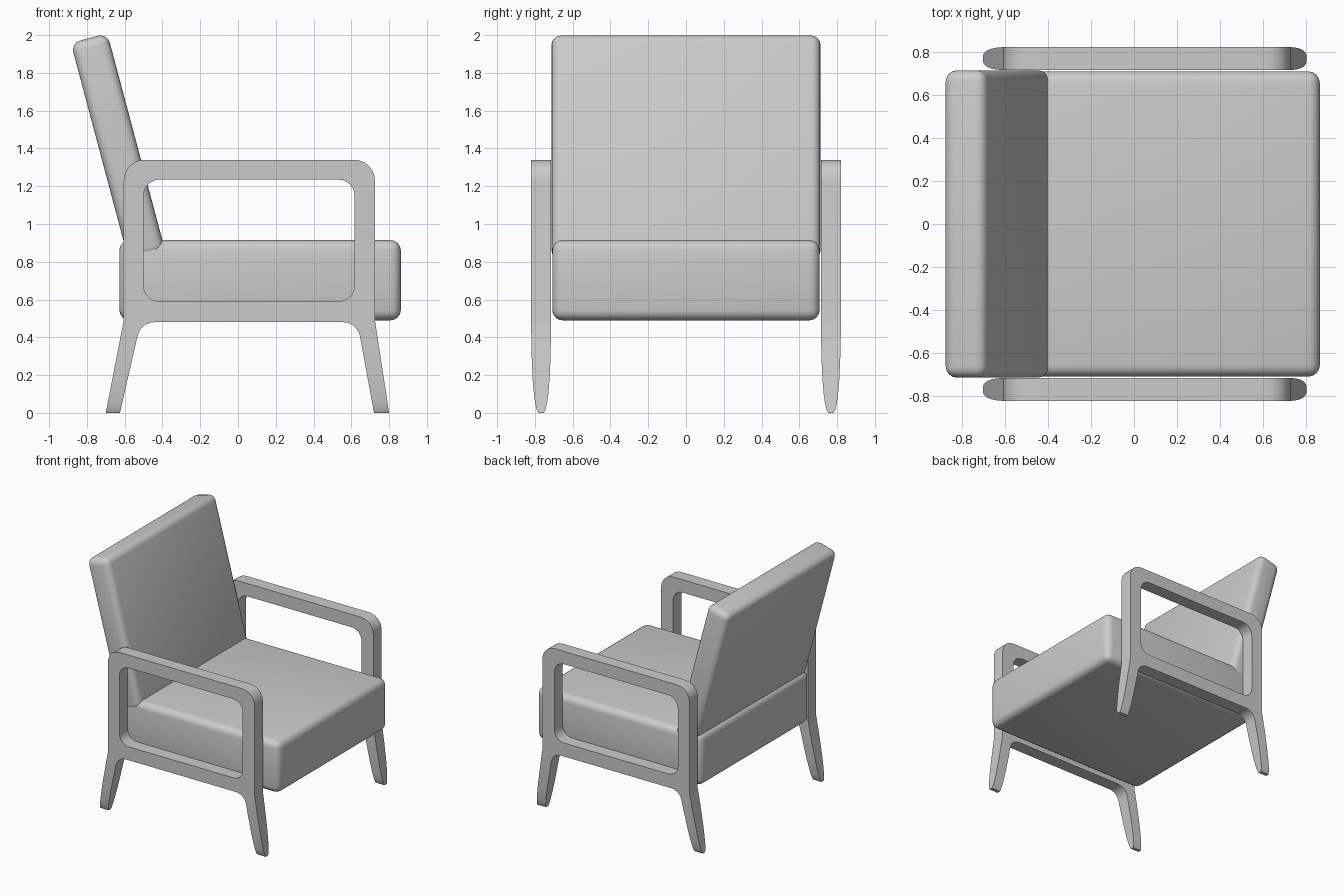
import bpy, bmesh, math
from mathutils import Vector

if "Cube" in bpy.data.objects:
    bpy.data.objects.remove(bpy.data.objects["Cube"])

grey = bpy.data.materials.new("warm_grey")
grey.diffuse_color = (0.6, 0.6, 0.6, 1)
grey.use_nodes = True
grey.node_tree.nodes["Principled BSDF"].inputs["Base Color"].default_value = grey.diffuse_color


def finish(name, bm, angle):
    mesh = bpy.data.meshes.new(name)
    bm.to_mesh(mesh)
    bm.free()
    mesh.materials.append(grey)
    ob = bpy.data.objects.new(name, mesh)
    bpy.context.collection.objects.link(ob)
    bpy.ops.object.select_all(action='DESELECT')
    ob.select_set(True)
    bpy.context.view_layer.objects.active = ob
    bpy.ops.object.shade_smooth_by_angle(angle=math.radians(angle))
    return ob


def cushion(name, size, centre, tilt=0.0, radius=0.055):
    """Box with softly rounded edges."""
    bm = bmesh.new()
    bmesh.ops.create_cube(bm, size=1)
    bmesh.ops.scale(bm, vec=size, verts=bm.verts)
    bmesh.ops.bevel(bm, geom=bm.edges[:], offset=radius, segments=4,
                    profile=0.5, affect='EDGES')
    ob = finish(name, bm, 40)
    ob.location = centre
    ob.rotation_euler.y = tilt
    return ob


def rounded(points, steps=6):
    """Outline in x, z whose corners are rounded by each point's radius."""
    out = []
    for i, (x, z, r) in enumerate(points):
        p = Vector((x, z))
        if r == 0:
            out.append(p)
            continue
        a = (Vector(points[i - 1][:2]) - p).normalized()
        b = (Vector(points[(i + 1) % len(points)][:2]) - p).normalized()
        half = a.angle(b) / 2
        c = p + (a + b).normalized() * (r / math.sin(half))
        start = p + a * (r / math.tan(half)) - c
        end = p + b * (r / math.tan(half)) - c
        sweep = start.angle(end)
        for k in range(steps + 1):
            t = k / steps
            out.append(c + (start * math.sin((1 - t) * sweep)
                            + end * math.sin(t * sweep)) / math.sin(sweep))
    return out


OUTER = [(-0.70, 0, 0), (-0.605, 0.49, 0), (-0.605, 1.34, 0.11),
         (0.725, 1.34, 0.11), (0.725, 0.49, 0), (0.80, 0, 0),
         (0.72, 0, 0), (0.632, 0.48, 0.09), (-0.515, 0.48, 0.09),
         (-0.625, 0, 0)]
INNER = [(-0.50, 0.59, 0.085), (-0.50, 1.235, 0.085),
         (0.617, 1.235, 0.085), (0.617, 0.59, 0.085)]
# height and half thickness of the leg taper
TAPER = [(0, 0.014), (0.015, 0.023), (0.05, 0.031), (0.1, 0.038),
         (0.18, 0.045), (0.3, 0.050), (0.45, 0.053)]


def half_thickness(z):
    for (z0, h0), (z1, h1) in zip(TAPER, TAPER[1:]):
        if z <= z1:
            return h0 + (h1 - h0) * max(0, z - z0) / (z1 - z0)
    return TAPER[-1][1]


def side_frame(name, y):
    """Arm loop and two splayed legs cut from one board."""
    bm = bmesh.new()
    for outline in (OUTER, INNER):
        vs = [bm.verts.new((p.x, -0.5, p.y)) for p in rounded(outline)]
        for i, v in enumerate(vs):
            bm.edges.new((vs[i - 1], v))
    bmesh.ops.triangle_fill(bm, use_beauty=True, edges=bm.edges[:])
    ext = bmesh.ops.extrude_face_region(bm, geom=bm.faces[:])
    moved = [g for g in ext["geom"] if isinstance(g, bmesh.types.BMVert)]
    bmesh.ops.translate(bm, vec=(0, 1, 0), verts=moved)
    # rings for the leg taper
    for z, _ in TAPER[1:]:
        bmesh.ops.bisect_plane(bm, geom=bm.verts[:] + bm.edges[:] + bm.faces[:],
                               plane_co=(0, 0, z), plane_no=(0, 0, 1))
    for v in bm.verts:
        side = 1 if v.co.y > 0 else -1
        v.co.y = y + side * half_thickness(v.co.z)
    bmesh.ops.recalc_face_normals(bm, faces=bm.faces[:])
    return finish(name, bm, 30)


# Cushions
cushion("seat_cushion", (1.49, 1.416, 0.425), (0.117, 0, 0.7025))
cushion("back_cushion", (0.20, 1.424, 1.20), (-0.634, 0, 1.404),
        tilt=math.radians(-14.9), radius=0.05)

# Arm and leg frames
side_frame("right_side_frame", -0.767)
side_frame("left_side_frame", 0.767)
